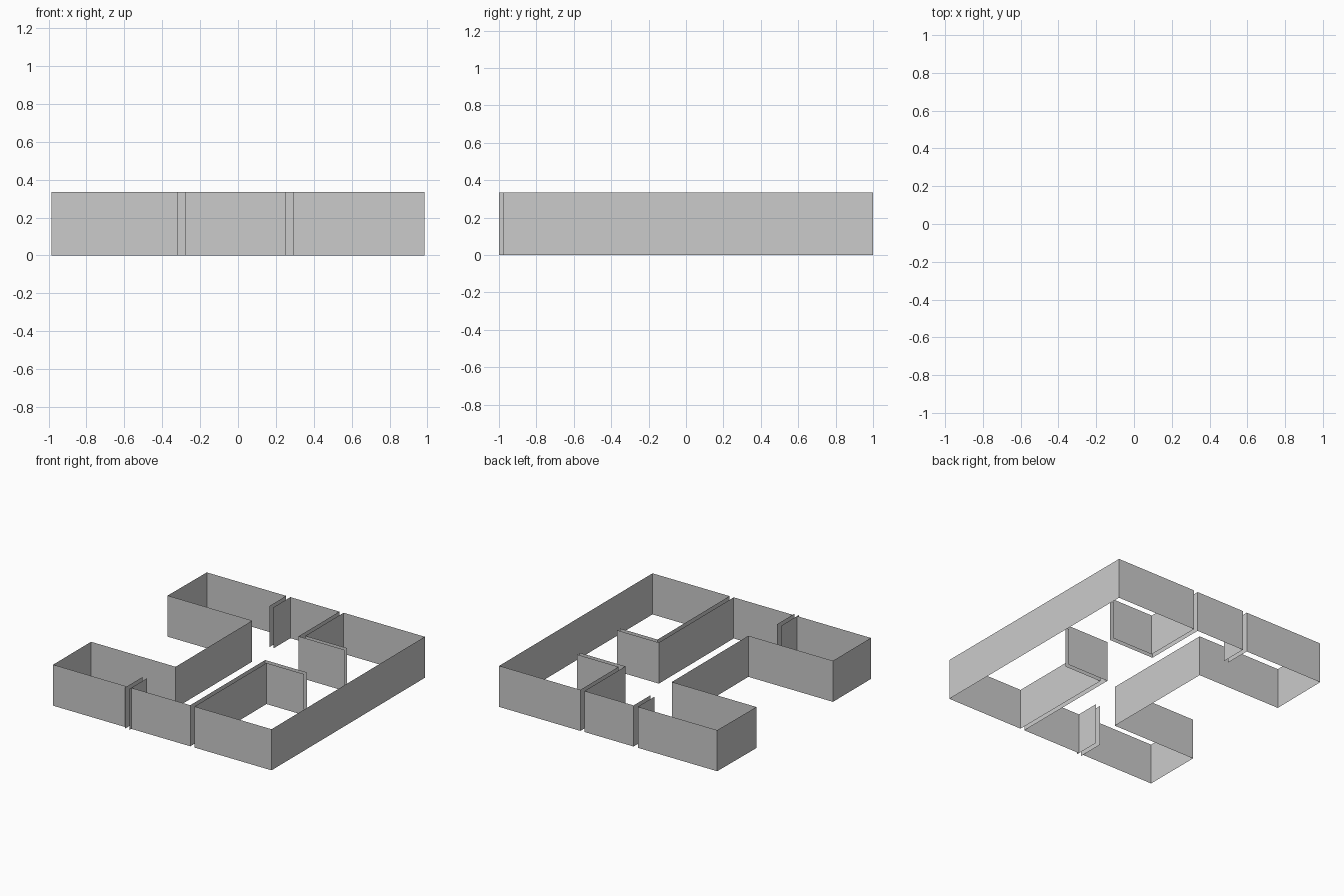
import bpy, bmesh

if "Cube" in bpy.data.objects:
    bpy.data.objects.remove(bpy.data.objects["Cube"])

H = 0.335  # wall height


def wall(name, pts):
    """Thin upright wall extruded from an open plan outline."""
    bm = bmesh.new()
    base = [bm.verts.new((x, y, 0)) for x, y in pts]
    edges = [bm.edges.new(pair) for pair in zip(base, base[1:])]
    ext = bmesh.ops.extrude_edge_only(bm, edges=edges)
    top = [g for g in ext["geom"] if isinstance(g, bmesh.types.BMVert)]
    bmesh.ops.translate(bm, verts=top, vec=(0, 0, H))
    bmesh.ops.recalc_face_normals(bm, faces=bm.faces)
    me = bpy.data.meshes.new(name)
    bm.to_mesh(me)
    bm.free()
    ob = bpy.data.objects.new(name, me)
    bpy.context.collection.objects.link(ob)
    return ob


L, R, F, B = -0.985, 0.985, -0.975, 0.998

# Left wing: two rooms with a recess between them
wall("left_wing_wall", [(-0.32, F), (L, F), (L, -0.487), (-0.222, -0.487),
                        (-0.222, 0.5), (L, 0.5), (-0.98, B),
                        (-0.264, B), (-0.264, 0.78)])

# Short partitions, which poke slightly through the front wall
wall("front_partition_outer", [(-0.32, -1), (-0.32, -0.775)])
wall("front_partition_inner", [(-0.28, -1), (-0.28, -0.775)])

# Hall walls between the wings
wall("front_hall_wall", [(-0.28, F), (0.252, F), (0.252, -0.01), (0.63, -0.01)])
wall("back_hall_wall", [(-0.226, 0.78), (-0.226, B), (0.216, B),
                        (0.216, 0.472), (0.63, 0.472)])

# Right wing outline
wall("right_wing_wall", [(0.63, -0.047), (0.29, -0.047), (0.29, F), (R, F),
                         (R, 1), (0.253, 1), (0.253, 0.508), (0.63, 0.508)])
